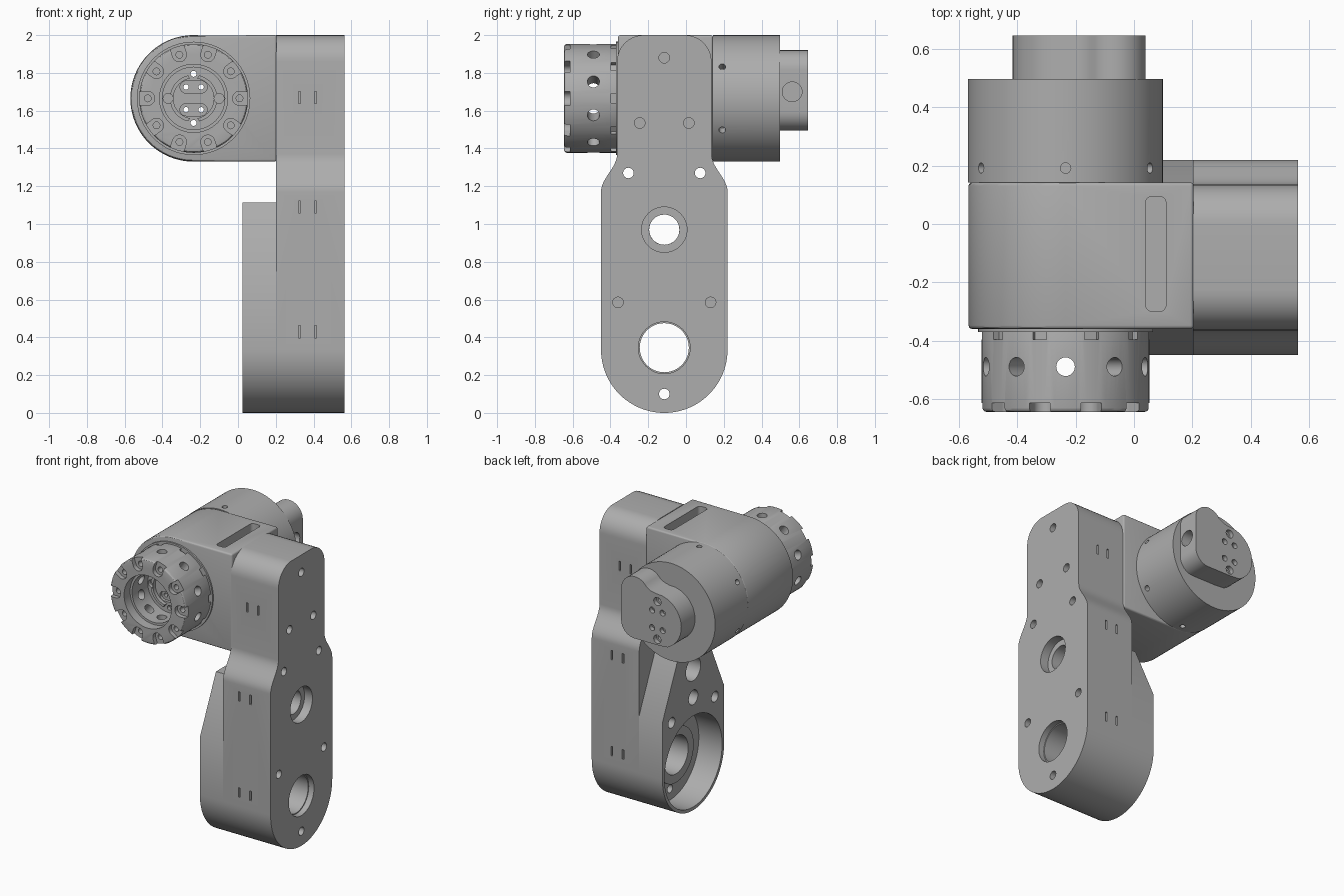
import bpy, bmesh, math
from mathutils import Matrix, Vector

if "Cube" in bpy.data.objects:
    bpy.data.objects.remove(bpy.data.objects["Cube"])

grey = bpy.data.materials.new("machined grey")
grey.use_nodes = True
GREY = (0.42, 0.42, 0.42, 1)
grey.diffuse_color = GREY
grey.node_tree.nodes["Principled BSDF"].inputs["Base Color"].default_value = GREY

CX, CZ = -0.235, 1.665      # joint axis, running along y
AY = -0.115                 # arm centre line
R = 0.335                   # shared outer radius
X, Y, Z = Vector((1, 0, 0)), Vector((0, 1, 0)), Vector((0, 0, 1))


def arc(u, v, r, start, end, n=16):
    angles = [math.radians(start + (end - start) * i / n) for i in range(n + 1)]
    return [(u + r * math.cos(a), v + r * math.sin(a)) for a in angles]


def make(name, bm):
    bmesh.ops.recalc_face_normals(bm, faces=bm.faces)
    mesh = bpy.data.meshes.new(name)
    bm.to_mesh(mesh)
    bm.free()
    obj = bpy.data.objects.new(name, mesh)
    obj.data.materials.append(grey)
    bpy.context.collection.objects.link(obj)
    return obj


def add_prism(bm, pts, axis, a, b):
    """Extrude a (y,z) profile along x or an (x,z) profile along y."""
    place = (lambda p, t: (t, p[0], p[1])) if axis == X else (lambda p, t: (p[0], t, p[1]))
    face = bm.faces.new([bm.verts.new(place(p, a)) for p in pts])
    out = bmesh.ops.extrude_face_region(bm, geom=[face])
    moved = [v for v in out["geom"] if isinstance(v, bmesh.types.BMVert)]
    bmesh.ops.translate(bm, verts=moved, vec=axis * (b - a))


def add_cyl(bm, centre, axis, r, depth, seg=24):
    rot = Z.rotation_difference(axis).to_matrix().to_4x4()
    bmesh.ops.create_cone(bm, cap_ends=True, segments=seg, radius1=r, radius2=r,
                          depth=depth, matrix=Matrix.Translation(centre) @ rot)


def add_box(bm, centre, size, turn=0.0):
    """Box, turned around y about its own centre."""
    m = (Matrix.Translation(centre) @ Matrix.Rotation(-turn, 4, "Y")
         @ Matrix.Diagonal((*size, 1)))
    bmesh.ops.create_cube(bm, size=1, matrix=m)


def apply(obj, mod):
    bpy.context.view_layer.objects.active = obj
    bpy.ops.object.modifier_apply(modifier=mod.name)


def bevel(obj, width, segments=3):
    mod = obj.modifiers.new("edge", "BEVEL")
    mod.width, mod.segments, mod.limit_method = width, segments, "ANGLE"
    mod.angle_limit = math.radians(50)
    apply(obj, mod)


def cut(obj, bm):
    tool = make("cutter", bm)
    tool.hide_render = True
    mod = obj.modifiers.new("cut", "BOOLEAN")
    mod.operation, mod.object, mod.solver = "DIFFERENCE", tool, "EXACT"
    mod.use_self = True
    apply(obj, mod)
    bpy.data.objects.remove(tool)


def smooth(obj):
    bpy.ops.object.select_all(action="DESELECT")
    obj.select_set(True)
    bpy.context.view_layer.objects.active = obj
    bpy.ops.object.shade_smooth_by_angle(angle=math.radians(30))


def polar(r, deg, y):
    a = math.radians(deg)
    return Vector((CX + r * math.cos(a), y, CZ + r * math.sin(a)))


def axis_holes():
    """Wiring holes that run through the whole joint."""
    bm = bmesh.new()
    for s in (-1, 1):
        add_cyl(bm, (CX, 0, CZ + s * 0.13), Y, 0.016, 3, 16)
        for t in (-1, 1):
            add_cyl(bm, (CX + t * 0.04, 0, CZ + s * 0.06), Y, 0.014, 3, 16)
    return bm


# Arm: round foot, wide body, S-shaped shoulders, narrow head
half = arc(0, R, R, -90, 0, 24)
for i in range(13):
    t = i / 12
    half.append((R - 0.0425 * (1 - math.cos(math.pi * t)), 1.17 + 0.2 * t))
half += arc(0.11, 1.86, 0.14, 0, 90, 10)
outline = [(AY + u, v) for u, v in half] + [(AY - u, v) for u, v in reversed(half[1:])]
bm = bmesh.new()
add_prism(bm, outline, X, 0.202, 0.563)
arm = make("arm", bm)

bm = bmesh.new()
add_cyl(bm, (0.4, AY, 0.345), X, 0.13, 1, 48)
add_cyl(bm, (0.563, AY, 0.345), X, 0.137, 0.08, 48)
add_cyl(bm, (0.4, AY, 0.97), X, 0.08, 1, 48)
add_cyl(bm, (0.563, AY, 0.97), X, 0.12, 0.12, 48)
for dy, z in ((-0.19, 1.27), (0.19, 1.27), (0, 0.1)):
    add_cyl(bm, (0.4, AY + dy, z), X, 0.028, 1)
for dy, z in ((0, 1.88), (-0.13, 1.535), (0.13, 1.535), (-0.245, 0.585), (0.245, 0.585)):
    add_cyl(bm, (0.563, AY + dy, z), X, 0.028, 0.12)
for z, w in ((1.67, 0.25), (1.09, R), (0.43, R)):
    for x in (0.325, 0.41):
        for s in (-1, 1):
            add_box(bm, (x, AY + s * w, z), (0.012, 0.06, 0.065))
cut(arm, bm)
smooth(arm)

# Lower cover: tapered plate with a large round pocket
side = arc(0, R, R, -90, 0, 24) + [(R, 0.73), (0.16, 1.115)]
outline = [(AY + u, v) for u, v in side] + [(AY - u, v) for u, v in reversed(side[1:])]
bm = bmesh.new()
add_prism(bm, outline, X, 0.025, 0.2025)
cover = make("lower_cover", bm)
bm = bmesh.new()
add_cyl(bm, (0.1, AY, R), X, 0.313, 0.4, 64)
add_cyl(bm, (0.1, AY, 0.97), X, 0.08, 0.4, 32)
add_cyl(bm, (0.02, AY, 0.775), X, 0.05, 0.2)
for s in (-1, 1):
    add_cyl(bm, (0.02, AY + s * 0.235, 0.69), X, 0.036, 0.2)
cut(cover, bm)
smooth(cover)

# Stepped ring on the pocket floor
bm = bmesh.new()
add_cyl(bm, (0.18, AY, 0.345), X, 0.19, 0.05, 48)
seat = make("pocket_ring", bm)
bm = bmesh.new()
add_cyl(bm, (0.2, AY, 0.345), X, 0.13, 1, 48)
cut(seat, bm)
smooth(seat)

# Joint housing: half-round block with a slot on top
bm = bmesh.new()
add_prism(bm, arc(CX, CZ, 0.333, 90, 270, 48) + [(0.205, CZ - R), (0.205, CZ + R)], Y, -0.36, 0.143)
housing = make("joint_housing", bm)
bevel(housing, 0.012)
cut(housing, axis_holes())
bm = bmesh.new()
add_box(bm, (0.075, -0.1025, 2.0), (0.07, 0.395, 0.12))
bevel_edges = [e for e in bm.edges if abs(e.verts[0].co.z - e.verts[1].co.z) > 0.1]
bmesh.ops.bevel(bm, geom=bevel_edges, offset=0.022, segments=4, affect="EDGES", profile=0.5)
cut(housing, bm)
smooth(housing)

# Rear drum with radial screw holes
bm = bmesh.new()
add_cyl(bm, (CX, 0.32, CZ), Y, R, 0.355, 96)
drum = make("rear_drum", bm)
bm = axis_holes()
for k in range(6):
    add_cyl(bm, polar(R, 30 + 60 * k, 0.192), polar(1, 30 + 60 * k, 0) - polar(0, 0, 0), 0.018, 0.1, 16)
cut(drum, bm)
smooth(drum)

# Rear connector: round body with a raised lobe on one side
bm = bmesh.new()
pts = (arc(-0.06, 1.595, 0.1, -90, 0, 8) + arc(-0.065, 1.815, 0.105, 0, 145, 16)
       + [(-0.185, 1.855), (-0.225, 1.846)] + arc(CX, CZ, 0.182, 100, 245, 24)
       + [(-0.25, 1.495)])
add_prism(bm, pts, Y, 0.49, 0.647)
connector = make("rear_connector", bm)
bm = axis_holes()
add_cyl(bm, (0.04, 0.562, 1.7), X, 0.052, 0.16, 32)
for s in (-1, 1):
    add_cyl(bm, (CX, 0.647, CZ + s * 0.13), Y, 0.028, 0.06)
    for t in (-1, 1):
        add_cyl(bm, (CX + t * 0.04, 0.647, CZ + s * 0.06), Y, 0.02, 0.06)
cut(connector, bm)
smooth(connector)

# Front flange: hollow ring with radial holes and ten bolt pockets
bm = bmesh.new()
add_cyl(bm, (CX, -0.5, CZ), Y, 0.288, 0.29, 100)
flange = make("front_flange", bm)
bevel(flange, 0.014)
bm = bmesh.new()
add_cyl(bm, (CX, -0.5, CZ), Y, 0.165, 1, 64)
add_cyl(bm, (CX, -0.64, CZ), Y, 0.18, 0.12, 64)
for k in range(10):
    a = 36 * k
    out = polar(1, a + 18, 0) - polar(0, 0, 0)
    add_cyl(bm, polar(0.25, a + 18, -0.49), out, 0.032, 0.3)
    add_cyl(bm, polar(0.243, a, -0.645), Y, 0.037, 0.06)
    add_box(bm, polar(0.28, a, -0.645), (0.074, 0.06, 0.074), math.radians(a))
    add_box(bm, polar(0.29, a, -0.38), (0.05, 0.032, 0.05), math.radians(a))
    add_cyl(bm, polar(0.243, a, -0.6), Y, 0.018, 0.08, 16)
cut(flange, bm)
smooth(flange)

# Flange seat against the housing
bm = bmesh.new()
add_cyl(bm, (CX, -0.363, CZ), Y, 0.3, 0.016, 96)
collar = make("flange_seat", bm)
cut(collar, axis_holes())
smooth(collar)

# Inner hub at the bottom of the flange, with two oblong recesses
bm = bmesh.new()
add_cyl(bm, (CX, -0.385, CZ), Y, 0.168, 0.05, 64)
hub = make("inner_hub", bm)
bm = axis_holes()
for s in (-1, 1):
    z = CZ + s * 0.06
    add_prism(bm, arc(CX + 0.04, z, 0.032, -90, 90) + arc(CX - 0.04, z, 0.032, 90, 270), Y, -0.43, -0.39)
    add_cyl(bm, (CX + s * 0.135, -0.41, CZ), Y, 0.026, 0.05)
cut(hub, bm)
smooth(hub)

# Raised rim around the hub
bm = bmesh.new()
add_cyl(bm, (CX, -0.42, CZ), Y, 0.125, 0.03, 64)
rim = make("hub_rim", bm)
bm = bmesh.new()
add_cyl(bm, (CX, -0.42, CZ), Y, 0.107, 0.2, 64)
for s in (-1, 1):
    add_cyl(bm, (CX + s * 0.135, -0.42, CZ), Y, 0.026, 0.2)
    add_cyl(bm, (CX, -0.42, CZ + s * 0.13), Y, 0.03, 0.2)
cut(rim, bm)
smooth(rim)
